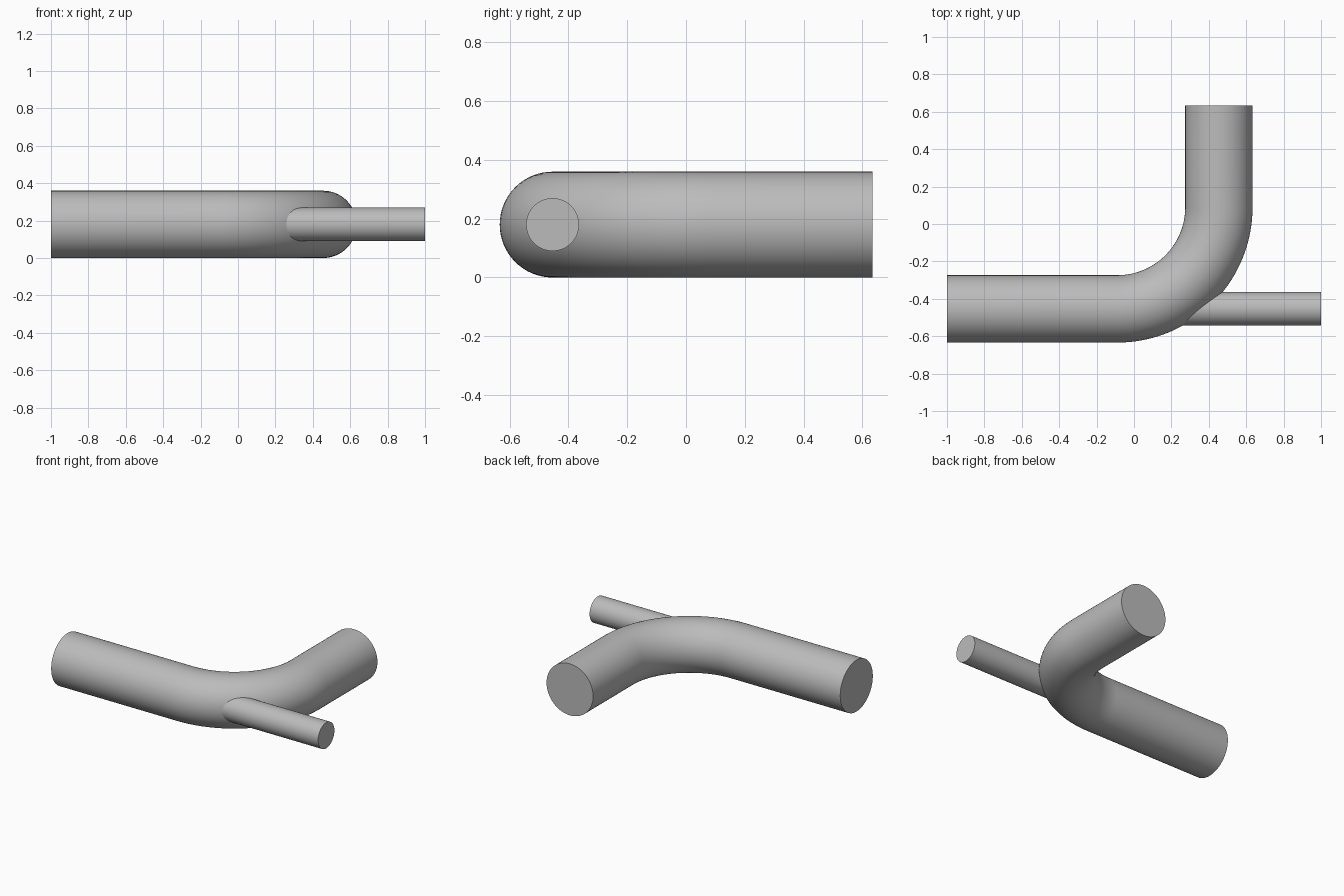
import bpy, bmesh, math
from mathutils import Vector

cube = bpy.data.objects.get("Cube")
if cube:
    bpy.data.objects.remove(cube, do_unlink=True)

SIDES = 64
AXIS_Z = 0.18
AXIS = 0.454          # offset of both straight runs from the centre
BEND = 0.544          # centreline radius of the elbow
END = 0.634

grey = bpy.data.materials.new("plain grey")
grey.use_nodes = True
colour = (0.5, 0.5, 0.5, 1)
grey.diffuse_color = colour
grey.node_tree.nodes["Principled BSDF"].inputs["Base Color"].default_value = colour


def sweep_rod(name, stations, radius):
    """Sweep a circle along (x, y, heading) stations and cap both ends."""
    bm = bmesh.new()
    rings = []
    for x, y, heading in stations:
        side = Vector((math.sin(heading), -math.cos(heading), 0))
        ring = []
        for i in range(SIDES):
            a = math.tau * i / SIDES
            offset = side * math.cos(a) + Vector((0, 0, math.sin(a)))
            ring.append(bm.verts.new(Vector((x, y, AXIS_Z)) + offset * radius))
        rings.append(ring)
    for a, b in zip(rings, rings[1:]):
        for i in range(SIDES):
            j = (i + 1) % SIDES
            bm.faces.new((a[i], a[j], b[j], b[i]))
    bm.faces.new(rings[0])
    bm.faces.new(rings[-1])
    bmesh.ops.recalc_face_normals(bm, faces=bm.faces)
    mesh = bpy.data.meshes.new(name)
    bm.to_mesh(mesh)
    bm.free()
    mesh.materials.append(grey)
    obj = bpy.data.objects.new(name, mesh)
    bpy.context.collection.objects.link(obj)
    bpy.ops.object.select_all(action='DESELECT')
    obj.select_set(True)
    bpy.context.view_layer.objects.active = obj
    bpy.ops.object.shade_smooth_by_angle(angle=math.radians(35))
    return obj


# Main rod: straight run, quarter-turn elbow, straight run
centre = AXIS - BEND
steps = 32
path = [(-1, -AXIS, 0)]
for k in range(steps + 1):
    t = math.pi / 2 * k / steps
    path.append((centre + BEND * math.sin(t), -centre - BEND * math.cos(t), t))
path.append((AXIS, END, math.pi / 2))
sweep_rod("bent_main_rod", path, 0.18)

# Thin branch: carries on straight from the first run, rooted inside the elbow
sweep_rod("thin_branch_rod", [(0.22, -AXIS, 0), (1, -AXIS, 0)], 0.09)
